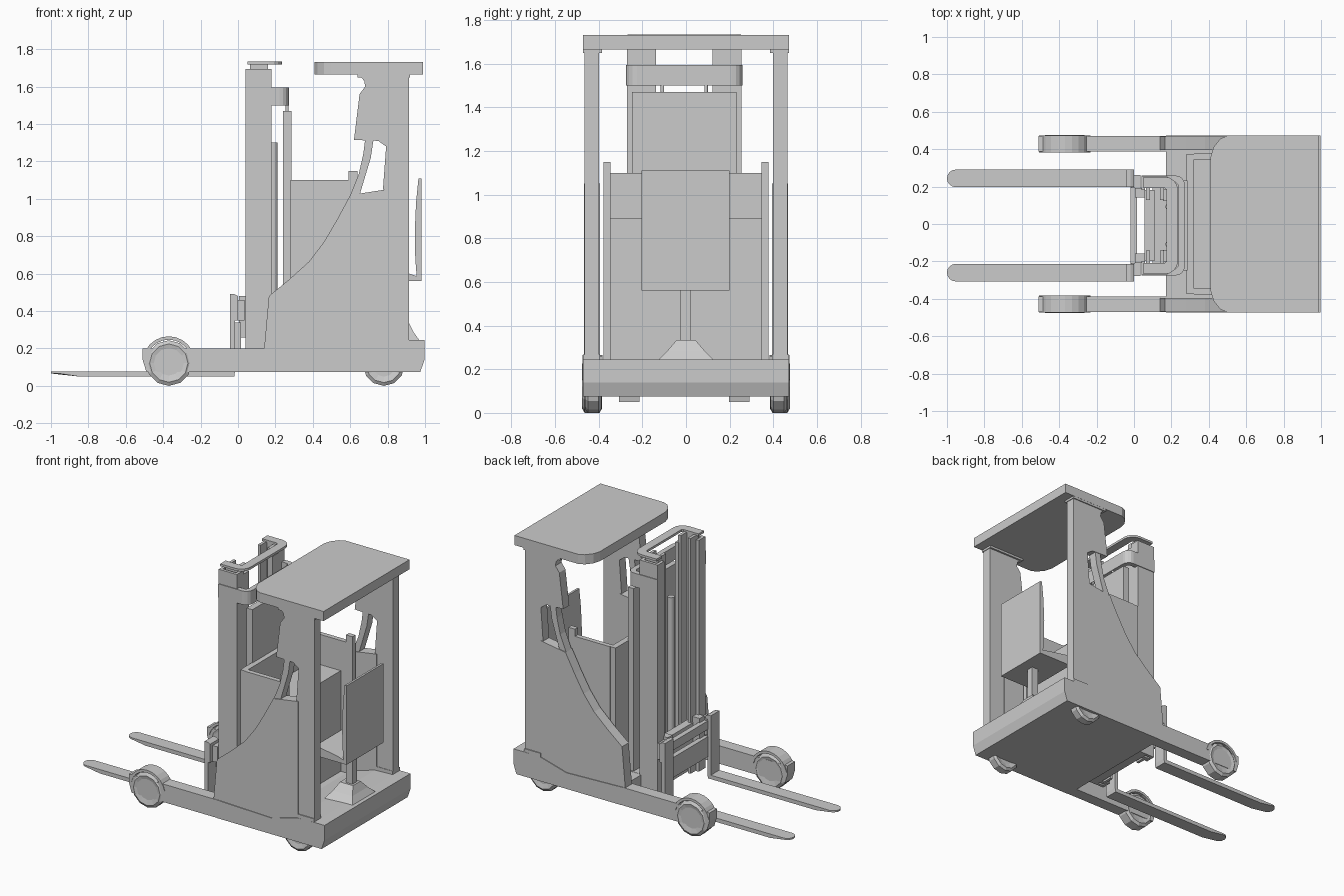
import bpy, bmesh, math

if "Cube" in bpy.data.objects:
    bpy.data.objects.remove(bpy.data.objects["Cube"])

MAST_Y = -0.008   # mast group sits slightly off centre


def finish(name, bm, mirror=False, shift=0.0):
    bmesh.ops.recalc_face_normals(bm, faces=bm.faces)
    me = bpy.data.meshes.new(name)
    bm.to_mesh(me)
    bm.free()
    ob = bpy.data.objects.new(name, me)
    bpy.context.collection.objects.link(ob)
    ob.location.y = shift
    if mirror:
        m = ob.modifiers.new("Mirror", 'MIRROR')
        m.use_axis = (False, True, False)
        m.use_mirror_merge = False
    return ob


def prism(name, pts, lo, hi, axis='Y', **kw):
    """Extrude an outline: XZ points along Y, or XY points along Z."""
    bm = bmesh.new()
    put = (lambda p, t: (p[0], t, p[1])) if axis == 'Y' else (lambda p, t: (p[0], p[1], t))
    a = [bm.verts.new(put(p, lo)) for p in pts]
    b = [bm.verts.new(put(p, hi)) for p in pts]
    bm.faces.new(a)
    bm.faces.new(b[::-1])
    for i in range(len(pts)):
        j = (i + 1) % len(pts)
        bm.faces.new((a[i], b[i], b[j], a[j]))
    return finish(name, bm, **kw)


def box(name, x, y, z, **kw):
    return prism(name, [(x[0], z[0]), (x[1], z[0]), (x[1], z[1]), (x[0], z[1])], y[0], y[1], **kw)


def arc(cx, cy, r, a0, a1, n):
    return [(cx + r * math.cos(math.radians(a0 + (a1 - a0) * i / n)),
             cy + r * math.sin(math.radians(a0 + (a1 - a0) * i / n))) for i in range(n + 1)]


def wheel(name, x, r, y0, y1, n):
    """Wheel with bevelled tread and slightly domed hub."""
    bm = bmesh.new()
    rings = []
    for y, k in ((y0 + .008, .55), (y0, .84), (y0 + .012, 1), (y1 - .012, 1), (y1, .84), (y1 - .008, .55)):
        rings.append([bm.verts.new((x + px, y, r + pz)) for px, pz in arc(0, 0, r * k, 0, 360 - 360 / n, n - 1)])
    for a, b in zip(rings, rings[1:]):
        for i in range(n):
            bm.faces.new((a[i], a[(i + 1) % n], b[(i + 1) % n], b[i]))
    bm.faces.new(rings[0])
    bm.faces.new(rings[-1])
    return finish(name, bm, mirror=True)


# Chassis and straddle legs
prism("chassis", [(.17, .075), (.975, .075), (.997, .14), (.997, .245), (.915, .245), (.78, .24),
                  (.59, .187), (.17, .2)], -.473, .473)
prism("straddle_leg", [(-.51, .2), (-.51, .14), (-.49, .075), (.2, .075), (.2, .2)], .388, .471, mirror=True)

# Wheels and fenders
wheel("front_wheel", -.37, .122, .385, .476, 12)
wheel("rear_wheel", .78, .11, .388, .462, 12)
prism("fender", arc(-.37, .125, .14, 12, 168, 10) + arc(-.37, .125, .122, 168, 12, 10), .382, .474, mirror=True)

# Side panels with swept front edge
prism("side_panel", [(.14, .2), (.165, .48), (.275, .57), (.38, .665), (.46, .77), (.53, .89), (.6, 1.02),
                     (.79, 1.05), (.79, .24), (.59, .187)], .395, .468, mirror=True)

# Overhead guard posts, struts and roof
prism("guard_post", [(.79, .23), (.79, 1.05), (.775, 1.05), (.792, 1.28), (.75, 1.31), (.62, 1.315),
                     (.65, 1.56), (.68, 1.6), (.675, 1.63), (.65, 1.66), (.915, 1.66), (.915, .23)],
      .398, .465, mirror=True)
prism("guard_strut", [(.6, 1.02), (.645, 1.13), (.67, 1.24), (.68, 1.32), (.725, 1.32), (.71, 1.22),
                      (.68, 1.12), (.65, 1.02)], .402, .462, mirror=True)
box("post_cap", (.64, .92), (.385, .472), (1.65, 1.668), mirror=True)
box("post_foot", (.79, .915), (.395, .472), (.235, .268), mirror=True)
prism("roof", [(.99, -.473), (.99, .473), (.5, .473), (.46, .455), (.425, .41), (.41, .36),
               (.41, -.36), (.425, -.41), (.46, -.455), (.5, -.473)], 1.665, 1.732, axis='Z')

# Operator cab: front wall, side walls, low dashboard
box("cab_front_wall", (.28, .32), (-.375, .375), (.19, 1.1))
box("cab_side_wall", (.32, .62), (.345, .378), (.19, 1.1), mirror=True)
box("cab_side_upright", (.59, .64), (.345, .378), (.19, 1.15), mirror=True)
box("dashboard", (.32, .55), (-.346, .346), (.19, .89))

# Seat on pedestal
prism("seat_back", [(.98, .56), (.98, 1.11), (.965, 1.11), (.952, .98), (.945, .82), (.948, .68), (.957, .56)],
      -.205, .2)
prism("seat_cushion", [(.72, .56), (.96, .56), (.96, .585), (.915, .6), (.74, .63), (.72, .615)], -.205, .2)
box("seat_stem", (.85, .9), (-.027, .022), (.3, .57))
bm = bmesh.new()
rings = [[bm.verts.new((.865 + sx * hx, sy * hy, z)) for sx, sy in ((-1, -1), (1, -1), (1, 1), (-1, 1))]
         for hx, hy, z in ((.108, .13, .24), (.075, .085, .285), (.05, .042, .335))]
for a, b in zip(rings, rings[1:]):
    for i in range(4):
        bm.faces.new((a[i], a[(i + 1) % 4], b[(i + 1) % 4], b[i]))
bm.faces.new(rings[-1])
bm.faces.new(rings[0])
finish("seat_pedestal", bm)

# Mast: outer and inner C channels open toward the middle
M = dict(mirror=True, shift=MAST_Y)


def channel(name, x0, x1, y0, y1, t, z0, z1):
    prism(name, [(x0, y0), (x0, y1), (x1, y1), (x1, y0), (x1 - t, y0), (x1 - t, y1 - t), (x0 + t, y1 - t),
                 (x0 + t, y0)], z0, z1, axis='Z', **M)


channel("outer_mast", .04, .18, .19, .262, .02, .085, 1.695)
channel("inner_mast", .065, .16, .135, .225, .02, .085, 1.722)
box("mast_flange", (.155, .18), (.13, .26), (.085, 1.67), **M)


# Mast cross braces: U shaped, wrapping round the back
def brace(name, x0, x1, w, t, r, z0, z1):
    outer = [(x0, w)] + arc(x1 - r, w - r, r, 90, 0, 4)
    outer += [(x, -y) for x, y in outer[::-1]]
    inner = [(x0, w - t), (x1 - r, w - t), (x1 - t, w - r), (x1 - t, r - w), (x1 - r, t - w), (x0, t - w)]
    prism(name, outer + inner[::-1], z0, z1, axis='Z', shift=MAST_Y)


brace("mast_brace", .04, .272, .267, .035, .05, 1.5, 1.595)
brace("mast_top_brace", .05, .235, .26, .06, .07, 1.718, 1.734)
box("lower_mast_tie", (.1, .28), (-.25, .25), (.085, .2), shift=MAST_Y)

# Mast rear guard plate and lift cylinders
box("mast_guard_plate", (.24, .285), (-.24, .24), (.19, 1.47), shift=MAST_Y)
for name, x, y, r, z0, z1 in (("lift_cylinder", .19, .1, .022, .1, 1.3), ("guard_rod", .262, .1, .008, 1.46, 1.51)):
    prism(name, arc(x, y, r, 0, 330, 11), z0, z1, axis='Z', **M)

# Fork carriage
box("carriage_plate", (.055, .11), (-.19, .19), (.2, .44), shift=MAST_Y)
box("carriage_side", (.005, .06), (.15, .2), (.26, .48), **M)
box("carriage_end", (-.015, .035), (.2, .27), (.35, .46), **M)
box("carriage_upper_bar", (-.02, .015), (-.21, .21), (.39, .45), shift=MAST_Y)
box("carriage_lower_bar", (-.02, .015), (-.21, .21), (.2, .34), shift=MAST_Y)

# Forks: rounded tapering blade and upright shank
FY, FR = .252, .047
fork = prism("fork_blade", [(-.02, FY - FR), (-.02, FY + FR), (-.85, FY + FR)]
             + arc(-1 + FR, FY, FR, 90, 270, 8) + [(-.85, FY - FR)], .05, .077, axis='Z', **M)
for v in fork.data.vertices:
    if v.co.z < .06 and v.co.x < -.9:
        v.co.z = .066
prism("fork_shank", [(-.042, .06), (-.03, .05), (-.02, .055), (-.015, .08), (-.015, .35), (0, .35), (0, .48),
                     (-.02, .49), (-.042, .49)], FY - FR, FY + FR, **M)
